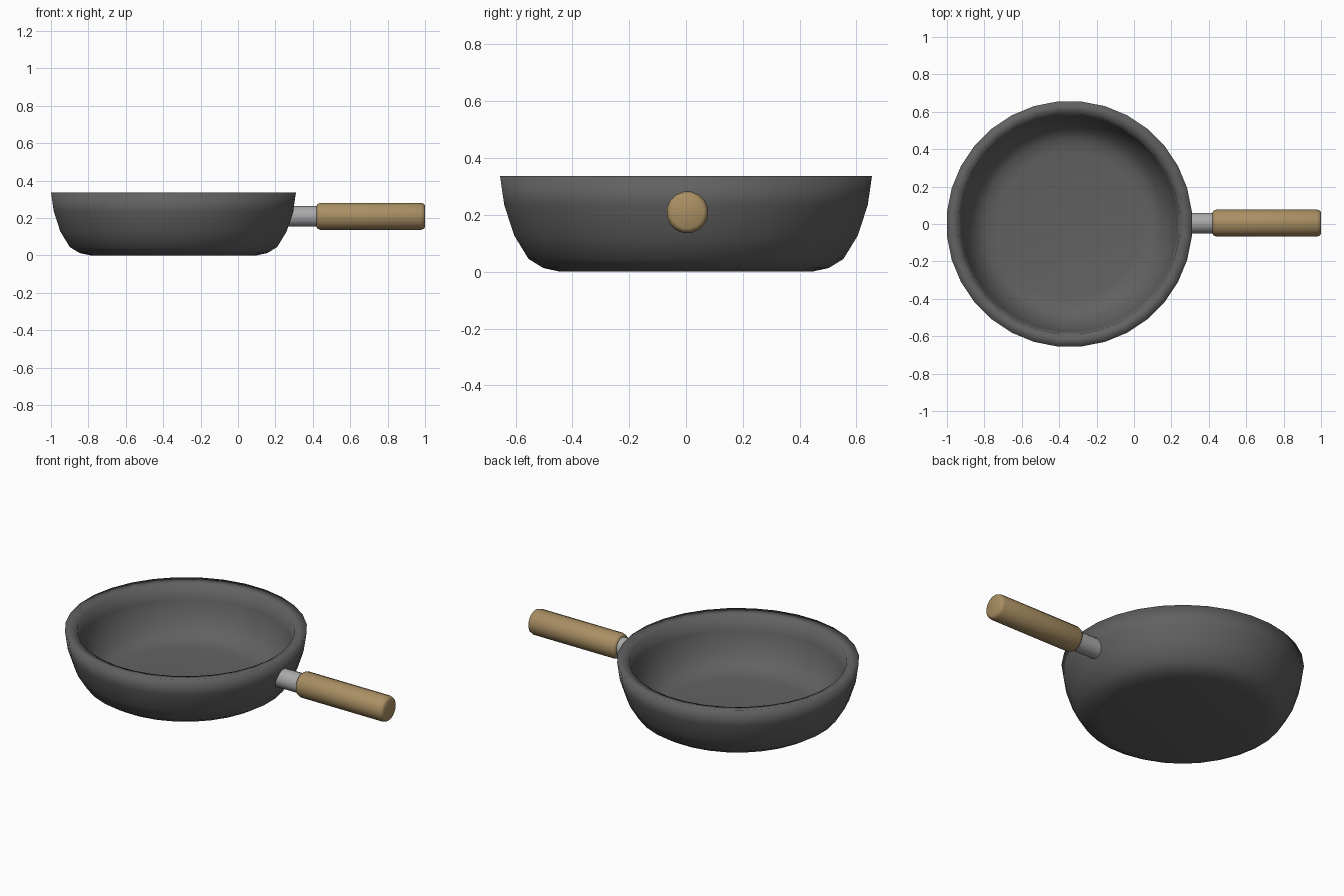
import bpy, bmesh, math
from mathutils import Matrix

if "Cube" in bpy.data.objects:
    bpy.data.objects.remove(bpy.data.objects["Cube"])


def material(name, rgb):
    m = bpy.data.materials.new(name)
    m.diffuse_color = (*rgb, 1)
    m.use_nodes = True
    m.node_tree.nodes["Principled BSDF"].inputs["Base Color"].default_value = m.diffuse_color
    return m


def lathe(name, profile, sides, mat, matrix, angle, turn=0.5):
    """Spin a list of (radius, height) points round z, then place it."""
    bm = bmesh.new()
    rings = []
    for r, z in profile:
        rings.append([bm.verts.new((r * math.cos(a), r * math.sin(a), z))
                      for a in ((i + turn) * math.tau / sides for i in range(sides))])
    for lo, hi in zip(rings, rings[1:]):
        for i in range(sides):
            j = (i + 1) % sides
            bm.faces.new((lo[i], lo[j], hi[j], hi[i]))
    bm.faces.new(rings[0][::-1])
    bm.faces.new(rings[-1])
    bm.transform(matrix)
    bmesh.ops.recalc_face_normals(bm, faces=bm.faces[:])
    mesh = bpy.data.meshes.new(name)
    bm.to_mesh(mesh)
    bm.free()
    mesh.materials.append(mat)
    ob = bpy.data.objects.new(name, mesh)
    bpy.context.collection.objects.link(ob)
    bpy.ops.object.select_all(action='DESELECT')
    ob.select_set(True)
    bpy.context.view_layer.objects.active = ob
    bpy.ops.object.shade_smooth_by_angle(angle=math.radians(angle))
    return ob


iron = material("dark iron", (0.12, 0.12, 0.12))
steel = material("grey steel", (0.40, 0.40, 0.41))
wood = material("light wood", (0.40, 0.275, 0.125))

# Pan bowl: outside from the base up, over the rim, inside down to the floor
bowl = [(0.445, 0), (0.505, 0.013), (0.557, 0.045), (0.608, 0.128),
        (0.643, 0.235), (0.658, 0.337),
        (0.590, 0.325), (0.578, 0.24), (0.545, 0.15), (0.50, 0.085),
        (0.455, 0.055), (0.39, 0.045)]
lathe("pan_bowl", bowl, 32, iron, Matrix.Translation((-0.345, 0, 0)), 180)

# Handle parts lie along +x
along_x = Matrix.Translation((0, 0.005, 0.209)) @ Matrix.Rotation(math.pi / 2, 4, 'Y')
lathe("handle_rod", [(0.056, 0.25), (0.056, 0.44)], 16, steel, along_x, 40)
grip = [(0.058, 0.42), (0.068, 0.426), (0.074, 0.442),
        (0.074, 0.978), (0.068, 0.994), (0.058, 1.0)]
lathe("handle_grip", grip, 16, wood, along_x, 50)
